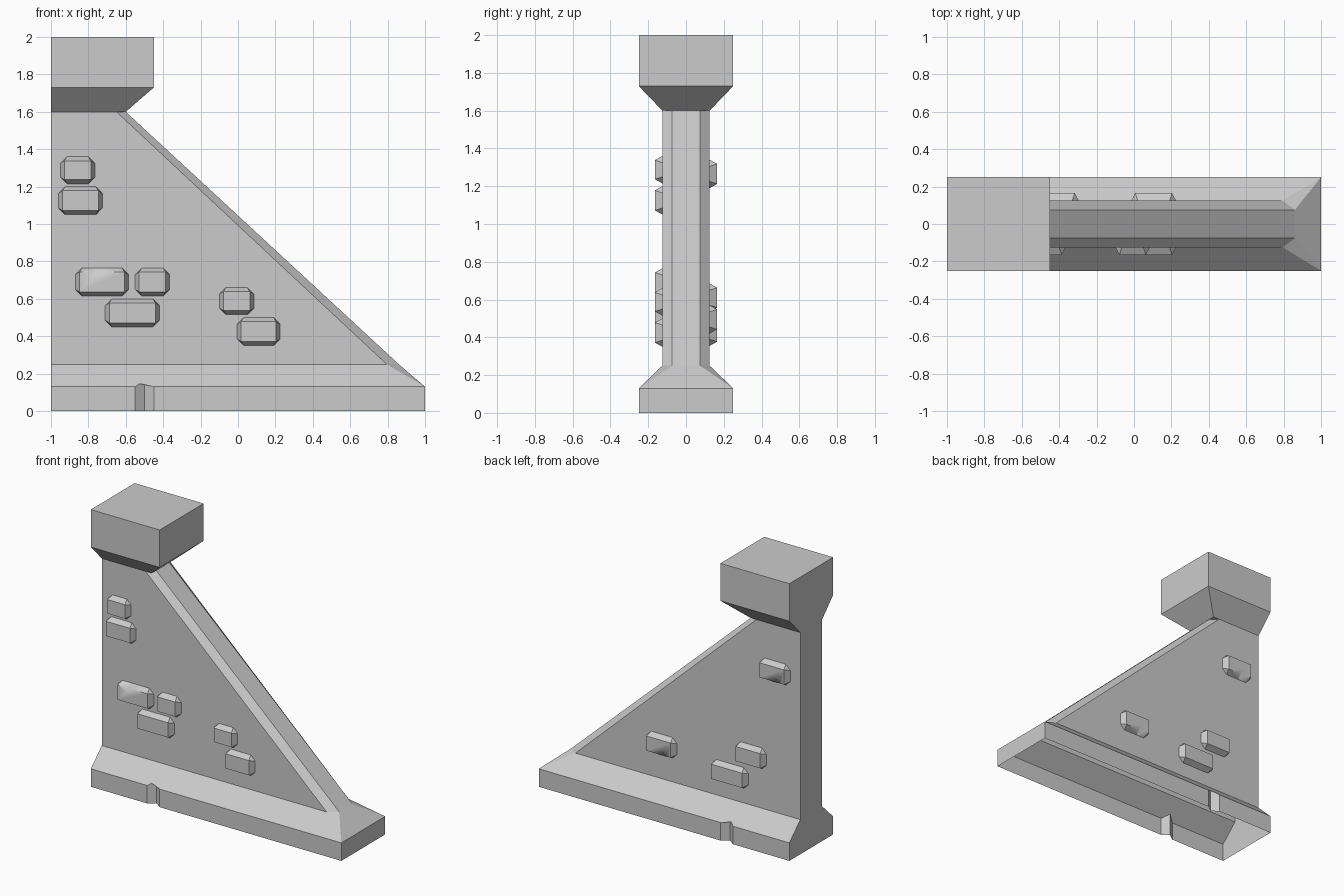
import bpy, bmesh

if "Cube" in bpy.data.objects:
    bpy.data.objects.remove(bpy.data.objects["Cube"])


class Builder:
    """Collects lofted rings, sharing vertices that coincide."""
    def __init__(self):
        self.bm = bmesh.new()
        self.cache = {}

    def vert(self, p):
        key = tuple(round(c, 4) for c in p)
        if key not in self.cache:
            self.cache[key] = self.bm.verts.new(p)
        return self.cache[key]

    def face(self, pts):
        vs = list(dict.fromkeys(self.vert(p) for p in pts))
        if len(vs) > 2 and not self.bm.faces.get(vs):
            self.bm.faces.new(vs)

    def loft(self, a, b):
        n = len(a)
        for i in range(n):
            j = (i + 1) % n
            self.face([a[i], a[j], b[j], b[i]])

    def finish(self, name):
        bmesh.ops.recalc_face_normals(self.bm, faces=self.bm.faces[:])
        me = bpy.data.meshes.new(name)
        self.bm.to_mesh(me)
        self.bm.free()
        ob = bpy.data.objects.new(name, me)
        bpy.context.collection.objects.link(ob)
        return ob


# Supporting wall: one shell, lofted from symmetrical horizontal rings
def ring(z, x_end, half, chamfer=(0, 0), notch=None):
    """Front half from x=-1 to the end, then the same mirrored to the back."""
    start = (-1, -half, z)
    if notch is None:
        cut = [start] * 3
    else:
        cut = [(-.55, -half, z), (-.5, -.2135, notch), (-.45, -half, z)]
    front = [start, *cut, (x_end - chamfer[0], -half, z),
             (x_end, -half + chamfer[1], z)]
    return front + [(x, -y, zz) for x, y, zz in reversed(front)]


rings = [
    ring(0, 1, .25, notch=0),              # open underside
    ring(.13, 1, .25, notch=.165),         # base plinth
    ring(.25, .86, .125, (.065, .05)),     # foot of the wall
    ring(1.6, -.6, .125, (.05, .05)),      # head of the wall
    ring(1.6, -.6, .125),
    ring(1.73, -.45, .25),                 # flared cap
    ring(2, -.45, .25),
]
wall = Builder()
for lo, hi in zip(rings, rings[1:]):
    wall.loft(lo, hi)
wall.face(rings[-1])
wall.finish("buttress_wall")


# Raised bricks: chamfered outline tapering to a flat face, optional chip
def brick(name, side, x0, x1, z0, z1, chip=None, chip_top=True):
    c, t = .035, .022
    yo, yi = side * .125, side * .165
    outer = [(x0 + c, z0), (x1 - c, z0), (x1, z0 + c), (x1, z1 - c),
             (x1 - c, z1), (x0 + c, z1), (x0, z1 - c), (x0, z0 + c)]
    a0, a1, b0, b1 = x0 + t, x1 - t, z0 + t, z1 - t
    inner = [(a0, b0), (a1, b0), (a1, b0), (a1, b1),
             (a1, b1), (a0, b1), (a0, b1), (a0, b0)]
    if chip is not None:
        s = 1 if chip_top else -1
        at = 5 if chip_top else 1
        edge_o, edge_i = (z1, b1) if chip_top else (z0, b0)
        outer[at:at] = [(chip, edge_o)] * 3
        inner[at:at] = [(chip + s * .04, edge_i), (chip, edge_i - s * .035),
                        (chip - s * .04, edge_i)]
    b = Builder()
    o3 = [(x, yo, z) for x, z in outer]
    i3 = [(x, yi, z) for x, z in inner]
    b.loft(o3, i3)
    b.face(i3)
    b.face(o3)
    ob = b.finish(name)
    bpy.ops.object.select_all(action='DESELECT')
    ob.select_set(True)
    bpy.context.view_layer.objects.active = ob
    bpy.ops.object.shade_smooth_by_angle(angle=.8)


front_bricks = [
    (-.95, -.765, 1.215, 1.36),
    (-.96, -.725, 1.05, 1.2),
    (-.87, -.585, .615, .765, -.775, True),
    (-.55, -.365, .615, .765),
    (-.71, -.42, .45, .6),
    (-.1, .085, .515, .66),
    (-.005, .225, .35, .5),
]
back_bricks = [
    (-.92, -.68, 1.19, 1.34, -.82, False),
    (-.015, .225, .42, .57, .08, False),
    (-.73, -.49, .535, .685),
    (-.585, -.295, .355, .505),
]
for label, side, bricks in (("front", -1, front_bricks), ("back", 1, back_bricks)):
    for i, args in enumerate(bricks):
        brick(f"{label}_brick_{i + 1}", side, *args)
